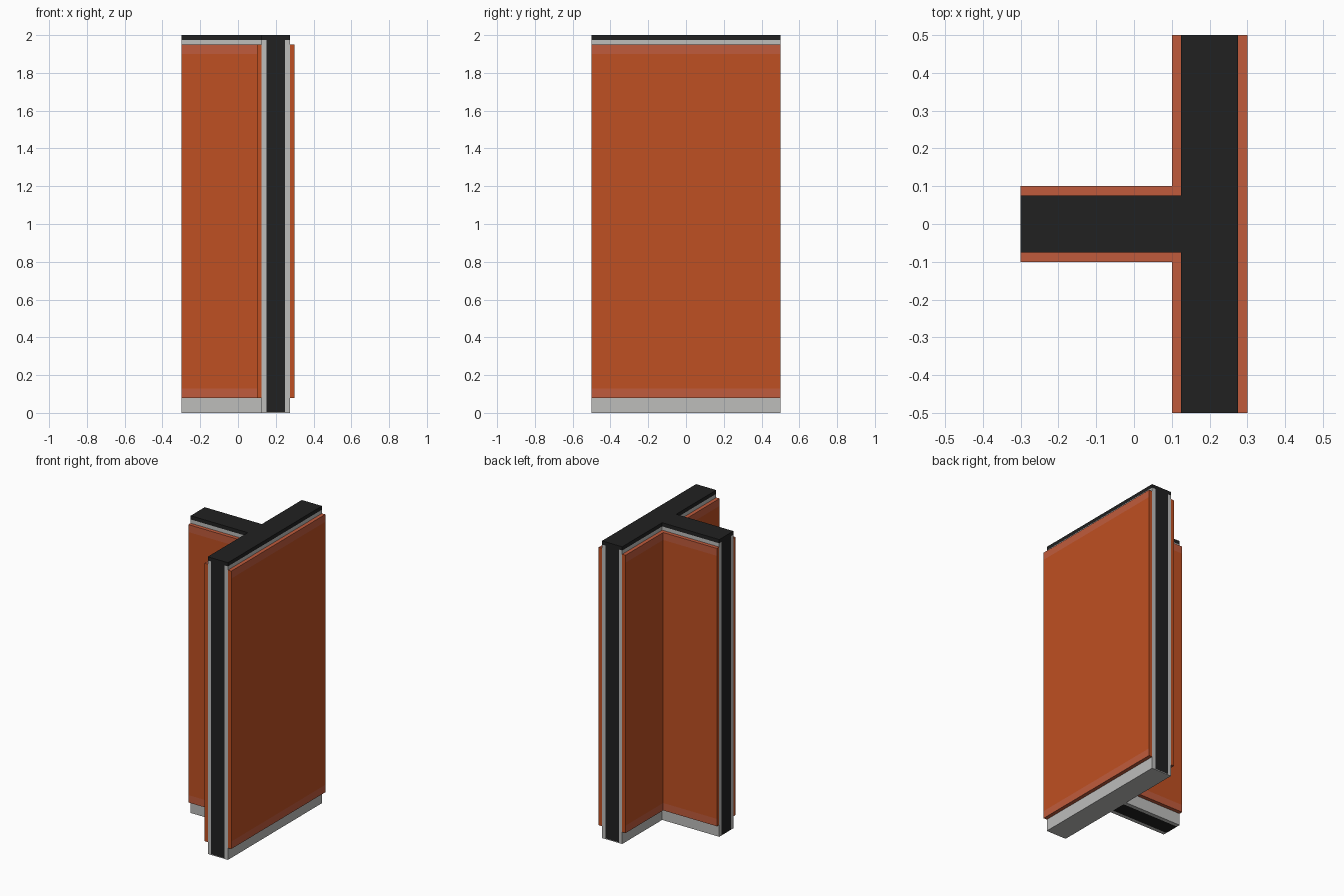
import bpy
import bmesh

cube = bpy.data.objects.get("Cube")
if cube:
    bpy.data.objects.remove(cube, do_unlink=True)


def material(name, rgb):
    mat = bpy.data.materials.new(name)
    mat.use_nodes = True
    mat.diffuse_color = (*rgb, 1)
    mat.node_tree.nodes["Principled BSDF"].inputs["Base Color"].default_value = (*rgb, 1)
    return mat


orange = material("orange", (0.52, 0.08, 0.016))
pale_orange = material("pale orange", (0.53, 0.105, 0.045))
grey = material("light grey", (0.51, 0.51, 0.50))
black = material("black", (0.015, 0.015, 0.015))

BASE, PANEL_TOP, FRAME_TOP, TOP = 0.08, 1.95, 1.975, 2.0
BAND = 0.05
END = 0.5            # wall reaches this far front and back
STEM_END = -0.3      # free end of the stem wall


def box(name, x, y, z, *mats, cuts=(), rule=None):
    """Box between (min, max) pairs, sliced at heights, coloured by a face rule."""
    bm = bmesh.new()
    bmesh.ops.create_cube(bm, size=1)
    for v in bm.verts:
        v.co = [lo + (c + 0.5) * (hi - lo) for c, (lo, hi) in zip(v.co, (x, y, z))]
    for h in cuts:
        bmesh.ops.bisect_plane(bm, geom=bm.verts[:] + bm.edges[:] + bm.faces[:],
                               plane_co=(0, 0, h), plane_no=(0, 0, 1))
    bm.normal_update()
    if rule:
        for f in bm.faces:
            f.material_index = rule(f)
    mesh = bpy.data.meshes.new(name)
    bm.to_mesh(mesh)
    bm.free()
    for m in mats:
        mesh.materials.append(m)
    obj = bpy.data.objects.new(name, mesh)
    bpy.context.collection.objects.link(obj)
    return obj


def panel(name, x, y, axis):
    """Cladding panel with pale bands along its upper and lower edges."""
    low, high = BASE + BAND, PANEL_TOP - BAND

    def rule(f):
        z = f.calc_center_median().z
        outer = abs(f.normal[axis]) > 0.5 or abs(f.normal.z) > 0.5
        return int(outer and not low < z < high)

    box(name, x, y, (BASE, PANEL_TOP), orange, pale_orange, cuts=(low, high), rule=rule)


# Main wall: dark core with grey sides and a grey underside
box("main_core", (0.15, 0.25), (-END, END), (0.005, FRAME_TOP), black)
box("main_underside", (0.15, 0.25), (-END, END), (0, 0.005), grey)
box("main_side_left", (0.25, 0.275), (-END, END), (0, FRAME_TOP), grey)
box("main_side_right", (0.125, 0.15), (-END, END), (0, FRAME_TOP), grey)
box("main_cap", (0.125, 0.275), (-END, END), (FRAME_TOP, TOP), black)

# Stem wall
box("stem_core", (STEM_END, 0.125), (-0.05, 0.05), (0, FRAME_TOP), black)
box("stem_cap", (STEM_END, 0.125), (-0.075, 0.075), (FRAME_TOP, TOP), black)

# Cladding on the uninterrupted side
panel("main_panel_left", (0.275, 0.3), (-END, END), 0)

# Parts mirrored front to back
for s, side in ((-1, "front"), (1, "back")):
    def span(a, b):
        return tuple(sorted((s * a, s * b)))

    box("stem_side_" + side, (STEM_END, 0.125), span(0.05, 0.075), (0, FRAME_TOP), grey)
    panel("stem_panel_" + side, (STEM_END, 0.125), span(0.075, 0.1), 1)
    panel("main_panel_right_" + side, (0.1, 0.125), span(0.1, END), 0)
